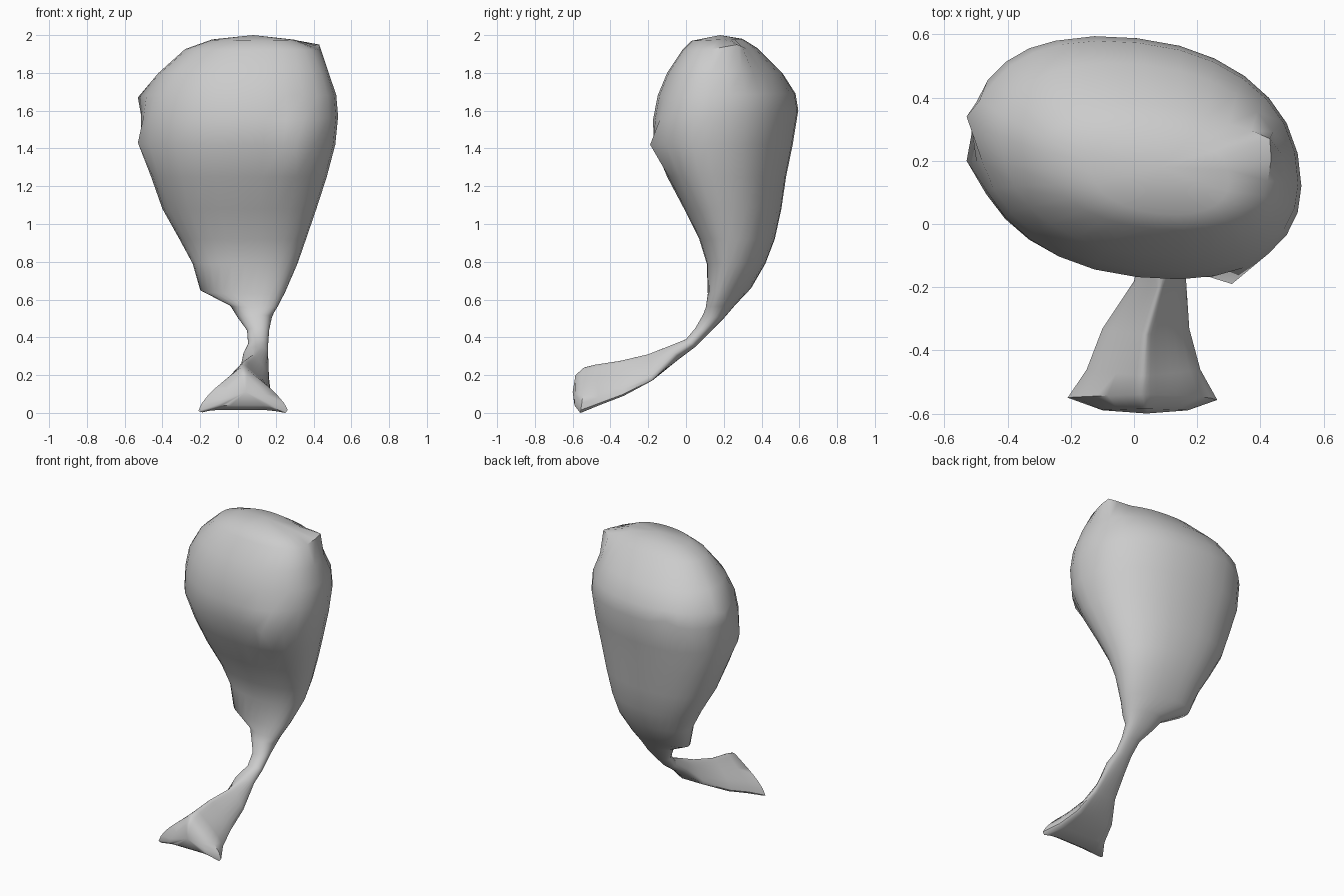
import bpy
import bmesh
import math
from mathutils import Vector

SEGMENTS = 28

cube = bpy.data.objects.get("Cube")
if cube:
    bpy.data.objects.remove(cube, do_unlink=True)


def make_material(name, colour):
    material = bpy.data.materials.new(name)
    material.use_nodes = True
    material.diffuse_color = colour
    material.node_tree.nodes["Principled BSDF"].inputs["Base Color"].default_value = colour
    return material


def signed_power(value, exponent):
    return math.copysign(abs(value) ** exponent, value)


def add_ring(bm, section, skew, taper, floor):
    """Add one closed cross-section; taper narrows its front, floor flattens its back."""
    x_min, x_max, front_y, front_z, back_y, back_z = section
    front = Vector((0, front_y, front_z))
    back = Vector((0, back_y, back_z))
    middle, half_depth = (front + back) / 2, (front - back) / 2
    middle.x, half_width = (x_min + x_max) / 2, (x_max - x_min) / 2
    outline = []
    for i in range(SEGMENTS):
        angle = math.tau * i / SEGMENTS
        across = signed_power(math.cos(angle), 0.9)
        depth = max(signed_power(math.sin(angle + skew), 0.9), floor)
        depth = (2 * depth - 1 - floor) / (1 - floor)
        outline.append((across * (1 - taper * depth), depth))
    scale = half_width / max(across for across, depth in outline)
    return [
        bm.verts.new(middle + half_depth * depth + Vector((across * scale, 0, 0)))
        for across, depth in outline
    ]


def bridge(bm, first, second):
    for i in range(SEGMENTS):
        j = (i + 1) % SEGMENTS
        bm.faces.new((first[i], first[j], second[j], second[i]))


def close_end(bm, ring, tip):
    pole = bm.verts.new(tip)
    for i in range(SEGMENTS):
        bm.faces.new((ring[i], ring[(i + 1) % SEGMENTS], pole))


def pull_point(bm, target, radius):
    """Draw the nearest bit of skin out to a small pointed nub."""
    target = Vector(target)
    nearest = min(bm.verts, key=lambda v: (v.co - target).length)
    origin = nearest.co.copy()
    offset = target - origin
    for vert in bm.verts:
        distance = (vert.co - origin).length
        vert.co += offset * math.exp(-(distance / radius) ** 2)


# Bulky body, from the crown down: x limits, front y z, back y z
body_sections = [
    (-.14, .3, .03, 1.97, .3, 1.98),
    (-.28, .42, -.02, 1.92, .38, 1.93),
    (-.42, .48, -.1, 1.8, .51, 1.8),
    (-.49, .52, -.15, 1.68, .58, 1.69),
    (-.51, .53, -.175, 1.55, .595, 1.6),
    (-.51, .515, -.17, 1.42, .565, 1.42),
    (-.46, .47, -.1, 1.25, .53, 1.25),
    (-.4, .415, -.01, 1.08, .505, 1.08),
    (-.31, .36, .07, .92, .47, .92),
    (-.24, .315, .11, .79, .42, .79),
]

# Overhanging corner under the body
overhang_sections = [
    (-.2, .25, .115, .63, .345, .66),
    (-.04, .21, .105, .56, .26, .57),
]

# Thin neck that bends forward
neck_sections = [
    (0, .18, .09, .52, .2, .5),
    (.05, .165, .05, .45, .13, .43),
    (.055, .16, 0, .39, .05, .35),
    (.03, .16, -.1, .35, -.03, .29),
]

# Flared foot, narrow on top and wide below
foot_sections = [
    (0, .165, -.2, .31, -.18, .17),
    (-.1, .175, -.35, .275, -.33, .09),
    (-.15, .21, -.48, .255, -.46, .04),
    (-.2, .25, -.54, .24, -.55, .015),
    (-.1, .17, -.585, .2, -.59, .04),
]

bm = bmesh.new()
rings = []
for sections, skew, taper, floor in (
    (body_sections, .2, 0, -1),
    (overhang_sections, .3, 0, -1),
    (neck_sections, .1, .15, -1),
    (foot_sections, 0, .7, -.55),
):
    for section in sections:
        rings.append(add_ring(bm, section, skew, taper, floor))
for upper, lower in zip(rings, rings[1:]):
    bridge(bm, upper, lower)
close_end(bm, rings[0], (.08, .18, 2))
close_end(bm, rings[-1], (.04, -.6, .11))

# Nubs on the body
for nub in (
    (.43, .27, 1.95),
    (.31, -.19, 1.42),
    (-.53, .34, 1.67),
    (-.53, .2, 1.43),
    (-.25, .58, 1.63),
):
    pull_point(bm, nub, .07)

# Pointed corners of the foot
for corner in ((-.21, -.55, .01), (.25, -.56, 0)):
    pull_point(bm, corner, .04)

bmesh.ops.recalc_face_normals(bm, faces=bm.faces[:])
mesh = bpy.data.meshes.new("body_and_foot")
bm.to_mesh(mesh)
bm.free()

mesh.materials.append(make_material("plain grey", (.6, .6, .6, 1)))
body = bpy.data.objects.new("body_and_foot", mesh)
bpy.context.collection.objects.link(body)

bpy.ops.object.select_all(action="DESELECT")
body.select_set(True)
bpy.context.view_layer.objects.active = body
bpy.ops.object.shade_smooth_by_angle(angle=math.radians(50))
